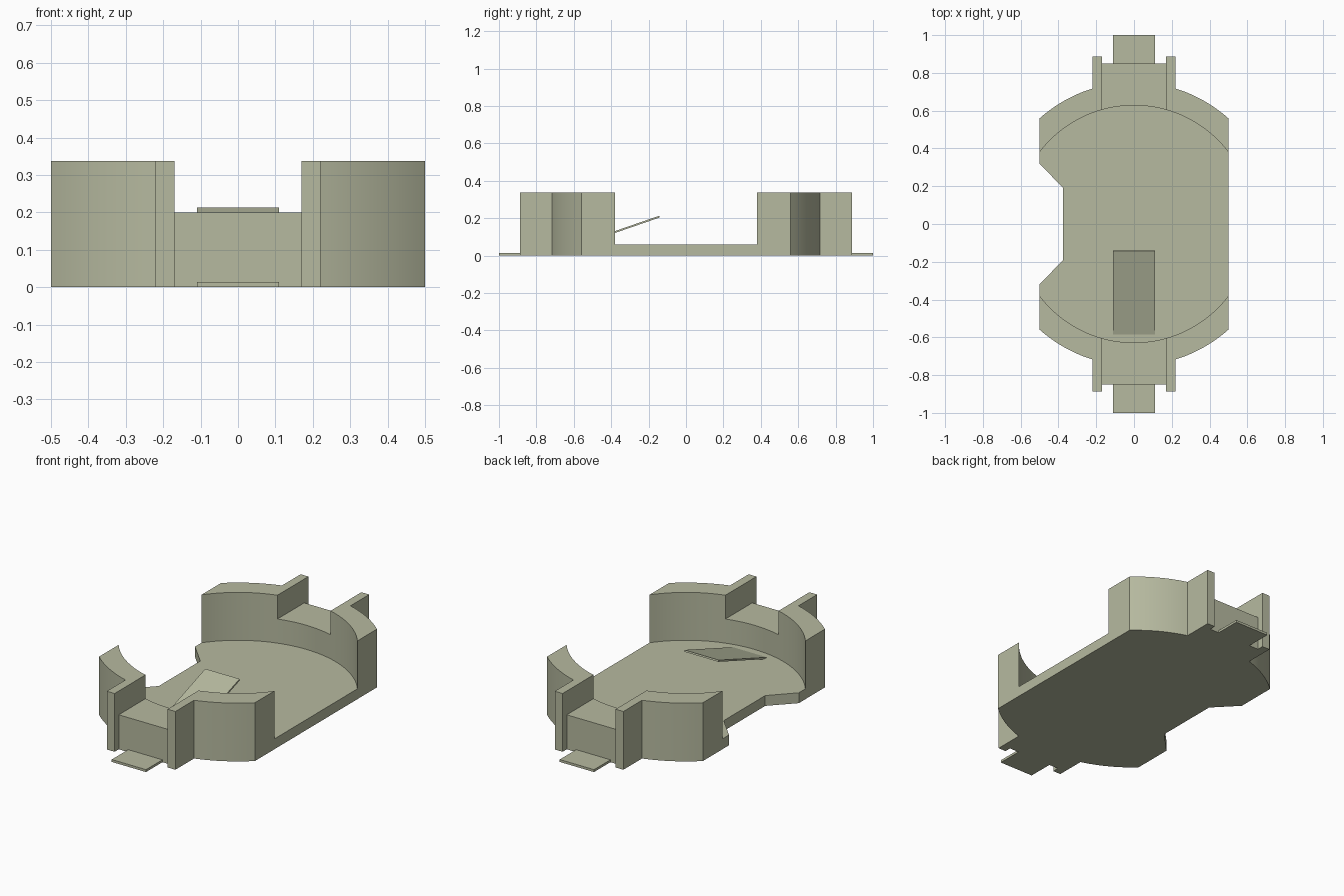
import bpy, bmesh, math

cube = bpy.data.objects.get("Cube")
if cube:
    bpy.data.objects.remove(cube, do_unlink=True)

plastic = bpy.data.materials.new("sage_plastic")
colour = (0.47, 0.49, 0.35, 1)
plastic.diffuse_color = colour
plastic.use_nodes = True
plastic.node_tree.nodes["Principled BSDF"].inputs["Base Color"].default_value = colour

R_OUT, R_IN = 0.75, 0.628       # outer wall and cell pocket radii
HALF_W = 0.5                    # half width of the body
GAP, RIB = 0.17, 0.22           # inner and outer faces of the end ribs


def arc(r, x0, x1, n):
    """Points on the +y side of a circle between two x positions."""
    a0, a1 = math.acos(x0 / r), math.acos(x1 / r)
    return [(r * math.cos(a0 + (a1 - a0) * i / n),
             r * math.sin(a0 + (a1 - a0) * i / n)) for i in range(n + 1)]


def flip(points, sx, sy):
    return [(x * sx, y * sy) for x, y in points]


def extrude(name, outline, z0, z1):
    """Prism from a closed plan outline."""
    bm = bmesh.new()
    face = bm.faces.new([bm.verts.new((x, y, z0)) for x, y in outline])
    top = bmesh.ops.extrude_face_region(bm, geom=[face])["geom"]
    for v in top:
        if isinstance(v, bmesh.types.BMVert):
            v.co.z = z1
    bmesh.ops.recalc_face_normals(bm, faces=bm.faces)
    mesh = bpy.data.meshes.new(name)
    bm.to_mesh(mesh)
    bm.free()
    mesh.materials.append(plastic)
    obj = bpy.data.objects.new(name, mesh)
    bpy.context.collection.objects.link(obj)
    bpy.ops.object.select_all(action="DESELECT")
    obj.select_set(True)
    bpy.context.view_layer.objects.active = obj
    bpy.ops.object.shade_smooth_by_angle(angle=math.radians(30))
    return obj


# Pocket floor, with a finger notch on the right side
side_arc = arc(R_IN, HALF_W, GAP, 12)
mid_arc = arc(R_IN, GAP, -GAP, 12)
end_arc = side_arc + mid_arc[1:] + flip(side_arc, -1, 1)[::-1][1:]
notch = [(-0.5, 0.32), (-0.375, 0.19), (-0.375, -0.19), (-0.5, -0.32)]
extrude("floor", end_arc + notch + flip(end_arc, 1, -1)[::-1], 0, 0.06)

# Curved corner walls, each running into a straight end rib
wall = (side_arc + [(GAP, 0.888), (RIB, 0.888)] + arc(R_OUT, RIB, HALF_W, 12))
bridge = mid_arc + [(-GAP, 0.85), (GAP, 0.85)]
tab = [(-0.11, 0.85), (0.11, 0.85), (0.11, 1.0), (-0.11, 1.0)]

for end, sy in (("front", -1), ("back", 1)):
    for side, sx in (("left", 1), ("right", -1)):
        extrude(f"{end}_{side}_wall", flip(wall, sx, sy), 0, 0.338)
    # Low block between the ribs, and the solder tab under it
    extrude(f"{end}_bridge", flip(bridge, 1, sy), 0, 0.2)
    extrude(f"{end}_tab", flip(tab, 1, sy), 0, 0.014)

# Sloping contact spring rising out of the floor: profile in (y, z)
spring = extrude("contact_spring",
                 [(-0.60, 0.045), (-0.14, 0.204), (-0.143, 0.213), (-0.60, 0.055)],
                 -0.11, 0.11)
for v in spring.data.vertices:
    y, z, x = v.co
    v.co = (x, y, z)
